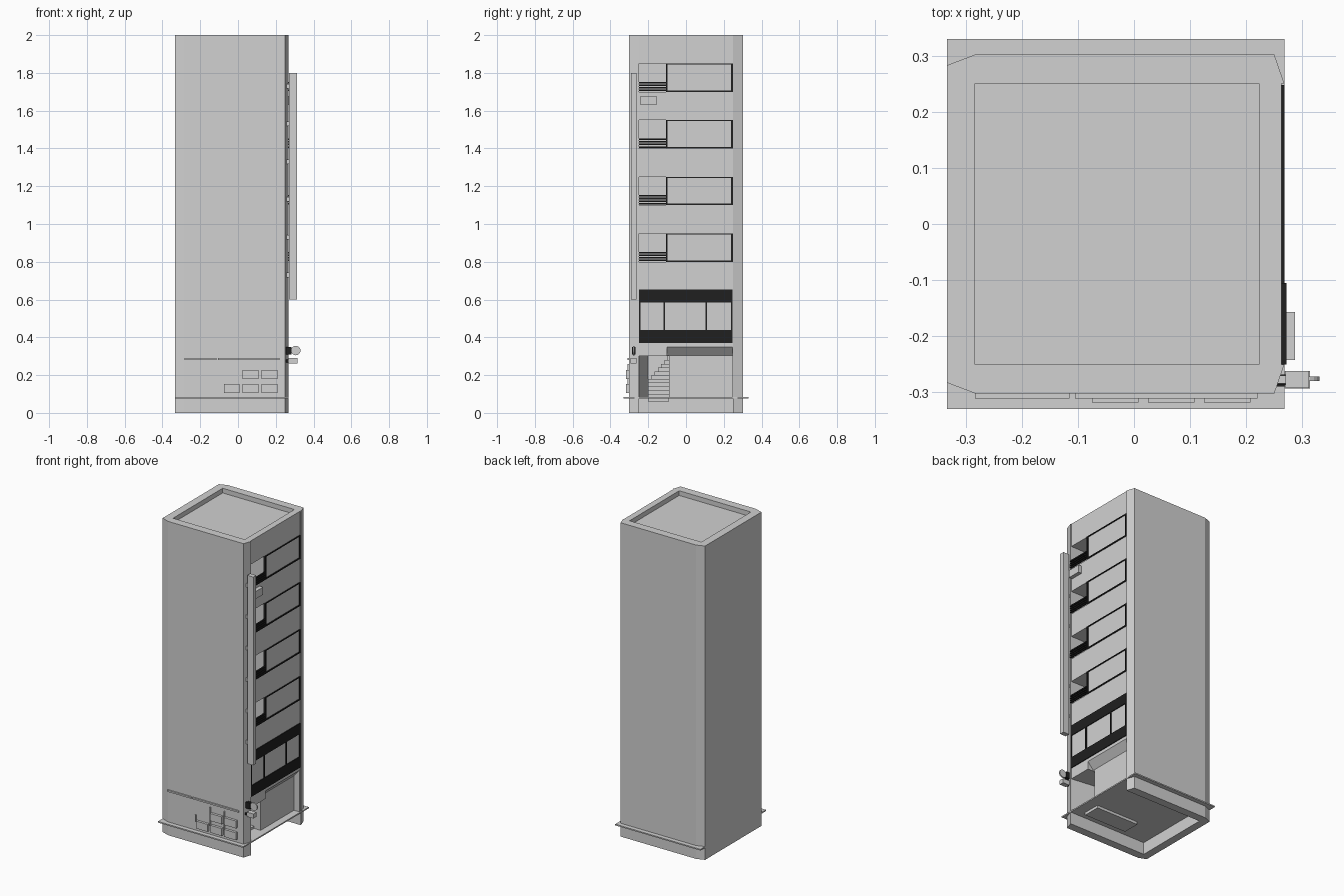
import bpy, bmesh, math
from mathutils import Matrix

cube = bpy.data.objects.get("Cube")
if cube:
    bpy.data.objects.remove(cube, do_unlink=True)


def material(name, v):
    m = bpy.data.materials.new(name)
    m.use_nodes = True
    m.diffuse_color = (v, v, v, 1)
    m.node_tree.nodes["Principled BSDF"].inputs["Base Color"].default_value = (v, v, v, 1)
    return m


GREY = material("plain grey", 0.64)
BLACK = material("black", 0.014)


def finish(name, bm, mat):
    bmesh.ops.recalc_face_normals(bm, faces=bm.faces)
    mesh = bpy.data.meshes.new(name)
    bm.to_mesh(mesh)
    bm.free()
    mesh.materials.append(mat)
    ob = bpy.data.objects.new(name, mesh)
    bpy.context.collection.objects.link(ob)
    return ob


def box(name, x, y, z, mat=GREY):
    """Box from (min, max) pairs on each axis."""
    bm = bmesh.new()
    bmesh.ops.create_cube(bm, size=1)
    for v in bm.verts:
        v.co = [(a + b) / 2 + c * (b - a) for (a, b), c in zip((x, y, z), v.co)]
    return finish(name, bm, mat)


def prism(name, points, direction, mat=GREY):
    """Extrude a flat polygon along a direction."""
    bm = bmesh.new()
    face = bm.faces.new([bm.verts.new(p) for p in points])
    ext = bmesh.ops.extrude_face_region(bm, geom=[face], use_keep_orig=True)
    moved = [g for g in ext["geom"] if isinstance(g, bmesh.types.BMVert)]
    bmesh.ops.translate(bm, verts=moved, vec=direction)
    return finish(name, bm, mat)


def disc(name, x, y, z, r, depth, mat=GREY):
    bm = bmesh.new()
    bmesh.ops.create_cone(bm, cap_ends=True, segments=20, radius1=r, radius2=r, depth=depth,
                          matrix=Matrix.Translation((x, y, z)) @ Matrix.Rotation(math.pi / 2, 4, 'X'))
    return finish(name, bm, mat)


WALL = 0.263      # recessed facade plane
FACE = 0.268      # outer face of corner columns
SIDE = 0.25       # facade half width
FLOORS = [0.80, 1.10, 1.40, 1.70]

# Tower body with chamfered corners
half = [(WALL, SIDE), (FACE, SIDE), (SIDE, 0.302), (-0.283, 0.302), (-0.333, 0.283)]
outline = half + [(x, -y) for x, y in reversed(half)]
body = prism("tower_body", [(x, y, 0) for x, y in outline], (0, 0, 2))

# Roof recess, hollow base, garage, stairwell and balcony openings
cutters = [
    box("roof_cut", (-0.283, 0.223), (-SIDE, SIDE), (1.97, 2.1)),
    box("base_cut", (-0.283, 0.35), (-SIDE, SIDE), (-0.1, 0.08)),
    box("garage_cut", (0.223, 0.35), (-0.1, 0.245), (0.07, 0.35)),
    box("stair_cut", (-0.1, 0.35), (-SIDE, -0.09), (0.07, 0.3)),
]
cutters += [box("balcony_cut", (0.12, 0.35), (-SIDE, -0.105), (z, z + 0.15)) for z in FLOORS]
for c in cutters:
    c.hide_render = True
    mod = body.modifiers.new(c.name, 'BOOLEAN')
    mod.operation = 'DIFFERENCE'
    mod.solver = 'EXACT'
    mod.object = c
bpy.context.view_layer.update()
graph = bpy.context.evaluated_depsgraph_get()
cut_mesh = bpy.data.meshes.new_from_object(body.evaluated_get(graph))
body.modifiers.clear()
body.data = cut_mesh
for c in cutters:
    bpy.data.objects.remove(c, do_unlink=True)

# Ground slab sticking out as a thin ledge
box("ground_ledge", (-0.333, FACE), (-0.33, 0.33), (0.077, 0.085))

# Sloped soffit over the garage door
prism("garage_soffit", [(WALL, -0.1, 0.35), (0.223, -0.1, 0.35), (0.223, -0.1, 0.305)], (0, 0.345, 0))

# Stairwell side wall and winding steps
prism("stair_side_wall", [(WALL, -SIDE, 0.08), (-0.1, -SIDE, 0.08), (-0.1, -0.2, 0.08)], (0, 0, 0.22))
for i in range(12):
    z = 0.06 + 0.02 * i
    left = -0.2 + max(0, i - 5) * 0.017
    front = 0.2 - 0.024 * i
    box("stair_step", (-0.1, front), (left, -0.09), (z, z + 0.02))


def frame(name, y, z, bars):
    """Black frame bars: left, right, bottom, top thickness."""
    l, r, b, t = bars
    x = (WALL - 0.01, FACE)
    box(name + "_left", x, (y[0], y[0] + l), z, BLACK)
    box(name + "_right", x, (y[1] - r, y[1]), z, BLACK)
    box(name + "_bottom", x, y, (z[0], z[0] + b), BLACK)
    box(name + "_top", x, y, (z[1] - t, z[1]), BLACK)


# Upper floor windows and balcony railings
for z in FLOORS:
    frame("window_frame", (-0.107, 0.248), (z, z + 0.15), (0.01, 0.009, 0.008, 0.006))
    for k in range(4):
        h = z + 0.003 + 0.014 * k
        box("balcony_rail", (WALL, 0.272), (-SIDE, -0.105), (h, h + 0.008), BLACK)

# Wide shop window on the first floor
frame("shop_window", (-SIDE, 0.246), (0.37, 0.652), (0.008, 0.008, 0.07, 0.067))
for y in (-0.115, 0.107):
    box("shop_mullion", (WALL - 0.01, FACE), (y - 0.004, y + 0.004), (0.43, 0.59), BLACK)

# Tall sign and its brackets
box("sign_board", (0.27, 0.312), (-0.292, -0.262), (0.6, 1.8))
for i in range(6):
    z = 0.73 + 0.2 * i
    box("sign_bracket", (0.245, 0.272), (-0.284, -0.27), (z - 0.012, z + 0.012))

# Air conditioner
box("air_conditioner", (WALL - 0.005, 0.287), (-0.242, -0.157), (1.63, 1.678))

# Round lamp sign and box sign on the column
disc("round_sign", 0.306, -0.276, 0.33, 0.025, 0.008)
box("round_sign_mount", (0.25, 0.284), (-0.287, -0.268), (0.31, 0.35), BLACK)
box("box_sign", (0.268, 0.314), (-0.293, -0.262), (0.262, 0.291))
box("box_sign_mount", (0.245, 0.27), (-0.29, -0.268), (0.268, 0.282), BLACK)

# Service pipe, meter boxes and feed pipes on the front wall
box("service_pipe", (-0.283, -0.115), (-0.311, -0.3), (0.281, 0.291))
box("service_pipe", (-0.105, 0.22), (-0.311, -0.3), (0.281, 0.291))
for x, z in [(-0.075, 0.105), (0.025, 0.105), (0.125, 0.105), (0.025, 0.18), (0.125, 0.18)]:
    box("meter_box", (x, x + 0.083), (-0.318, -0.3), (z, z + 0.047))
for x, low, high in [(-0.083, 0.14, 0.185), (0.018, 0.14, 0.26), (0.118, 0.14, 0.26)]:
    box("feed_pipe", (x - 0.003, x + 0.003), (-0.309, -0.3), (low, high))
